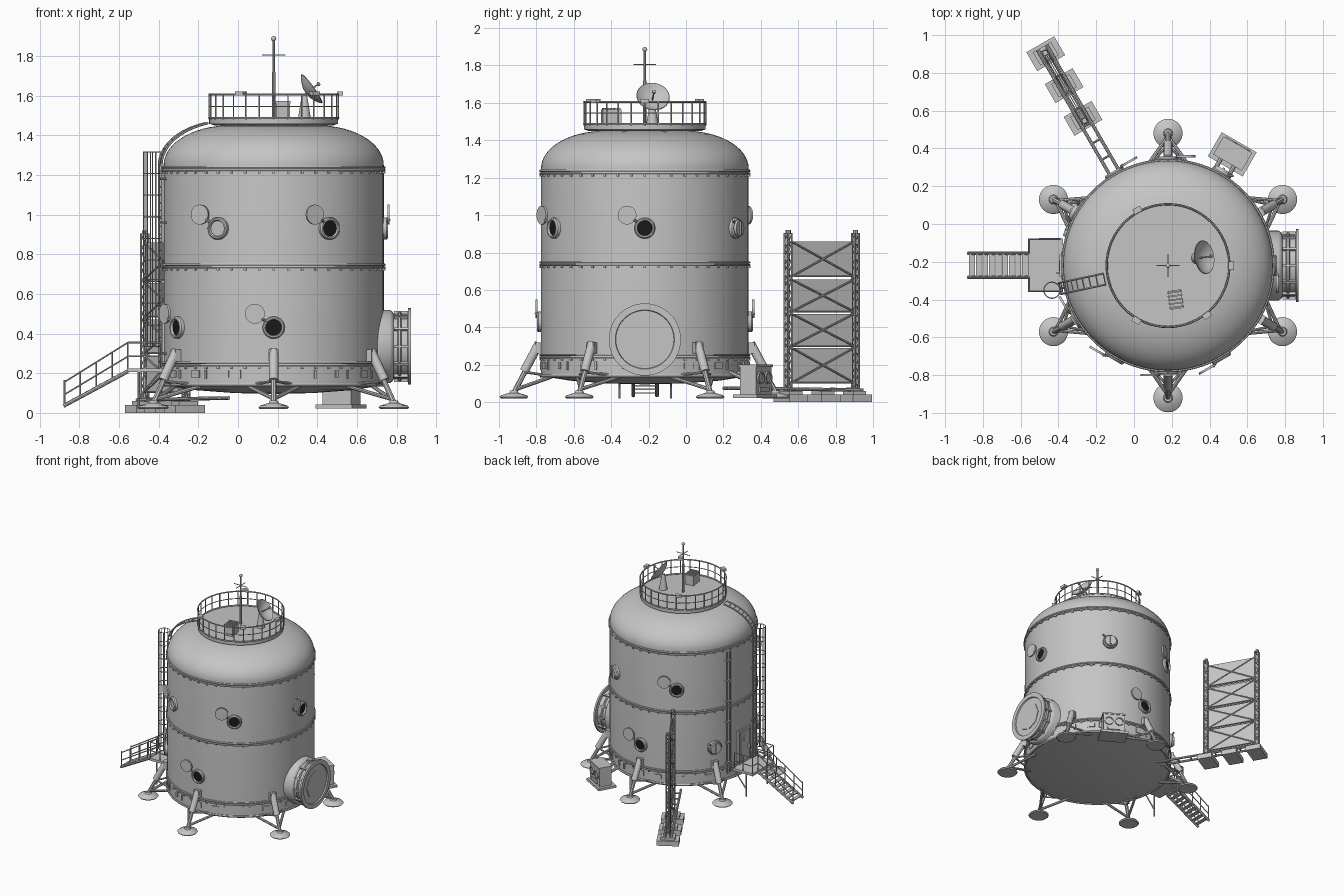
import bpy, bmesh, math
from mathutils import Matrix, Vector

cube = bpy.data.objects.get("Cube")
if cube:
    bpy.data.objects.remove(cube, do_unlink=True)

CX, CY, R = 0.18, -0.22, 0.555
rad = math.radians


def material(name, c):
    m = bpy.data.materials.new(name)
    m.use_nodes = True
    m.diffuse_color = (*c, 1)
    m.node_tree.nodes["Principled BSDF"].inputs["Base Color"].default_value = (*c, 1)
    return m


GREY = material("light grey metal", (0.56, 0.56, 0.56))
BLACK = material("black glass", (0.01, 0.01, 0.01))


def frame(deg, r, z):
    """Local x = sideways, y = up, z = outward from the tank axis."""
    c, s = math.cos(rad(deg)), math.sin(rad(deg))
    return Matrix(((-s, 0, c, CX + r * c), (c, 0, s, CY + r * s), (0, 1, 0, z), (0, 0, 0, 1)))


def pt(deg, r, z, side=0):
    return frame(deg, r, z) @ Vector((side, 0, 0))


def box(bm, size, m):
    bmesh.ops.create_cube(bm, size=1, matrix=m @ Matrix.Diagonal((*size, 1)))


def rod(bm, a, b, r, r2=None, n=8):
    a, b = Vector(a), Vector(b)
    d = b - a
    m = Matrix.Translation((a + b) / 2) @ d.to_track_quat('Z', 'Y').to_matrix().to_4x4()
    bmesh.ops.create_cone(bm, cap_ends=True, segments=n, radius1=r,
                          radius2=r if r2 is None else r2, depth=d.length, matrix=m)


def path(bm, pts, r, n=6):
    for a, b in zip(pts, pts[1:]):
        rod(bm, a, b, r, n=n)


def lathe(bm, prof, m, n=32, closed=False):
    rings = [[bm.verts.new(m @ Vector((r * math.cos(2 * math.pi * i / n),
              r * math.sin(2 * math.pi * i / n), z))) for i in range(n)] for r, z in prof]
    pairs = list(zip(rings, rings[1:])) + ([(rings[-1], rings[0])] if closed else [])
    for p, q in pairs:
        for i in range(n):
            j = (i + 1) % n
            bm.faces.new((p[i], p[j], q[j], q[i]))


def hoop(bm, r, t, m, n=48):
    lathe(bm, [(r + t * math.cos(k * math.pi / 3), t * math.sin(k * math.pi / 3))
               for k in range(6)], m, n, True)


def finish(name, bm, mat=GREY):
    bmesh.ops.remove_doubles(bm, verts=bm.verts, dist=1e-6)
    bmesh.ops.recalc_face_normals(bm, faces=bm.faces)
    me = bpy.data.meshes.new(name)
    bm.to_mesh(me)
    bm.free()
    ob = bpy.data.objects.new(name, me)
    bpy.context.collection.objects.link(ob)
    me.materials.append(mat)
    bpy.ops.object.select_all(action='DESELECT')
    ob.select_set(True)
    bpy.context.view_layer.objects.active = ob
    bpy.ops.object.shade_smooth_by_angle(angle=rad(35))
    return ob


AXIS = Matrix.Translation((CX, CY, 0))

# Tank with shallow bottom and domed shoulder
bm = bmesh.new()
dome = [(0.22 + 0.335 * math.cos(rad(t)), 1.25 + 0.2 * math.sin(rad(t))) for t in range(0, 91, 6)]
lathe(bm, [(0, 0.095), (0.2, 0.10), (0.4, 0.115), (R, 0.14)] + dome + [(0, 1.455)], AXIS, 96)
finish("tank_hull", bm)

# Band pairs with bolts
bm = bmesh.new()
for z in (0.245, 0.74, 1.23):
    for dz in (-0.007, 0.007):
        hoop(bm, R + 0.003, 0.007, AXIS @ Matrix.Translation((0, 0, z + dz)), 96)
    for k in range(48):
        box(bm, (0.012, 0.01, 0.012), frame(k * 7.5, R + 0.003, z - 0.018))
hoop(bm, R, 0.009, AXIS @ Matrix.Translation((0, 0, 0.14)), 96)
finish("hull_bands", bm)

# Skirt plates and vents
bm = bmesh.new()
for k in range(18):
    a = k * 20 + 5
    box(bm, (0.055 if k % 3 else 0.02, 0.035, 0.012), frame(a, R, 0.195))
    box(bm, (0.012, 0.045, 0.014), frame(a + 7, R, 0.195))
finish("skirt_vents", bm)

# Portholes: (angle, height, state)
frames, glass, lids = bmesh.new(), bmesh.new(), bmesh.new()
for a, z, state in ((0, .93, "open"), (60, .93, "shut"), (120, .93, "open"), (240, .93, "blank"),
                    (300, .93, "open"), (90, .43, "open"), (150, .43, "shut"),
                    (210, .43, "open"), (270, .43, "open")):
    m = frame(a, R, z)
    lathe(frames, [(.056, -.01), (.056, .014), (.05, .022), (.043, .022), (.039, .012), (.039, -.01)], m, 32)
    rod(frames, m @ Vector((-.035, .03, .015)), m @ Vector((-.06, .045, .028)), .007)
    if state == "shut":
        rod(lids, m @ Vector((0, 0, .01)), m @ Vector((0, 0, .034)), .047, .043, 32)
        box(lids, (.012, .07, .012), m @ Matrix.Translation((0, 0, .036)))
    else:
        rod(glass if state == "open" else frames, m @ Vector((0, 0, 0)), m @ Vector((0, 0, .01)), .04, n=32)
        rod(lids, m @ Vector((-.095, .07, .018)), m @ Vector((-.095, .07, .03)), .05, n=32)
finish("porthole_frames", frames)
finish("porthole_glass", glass, BLACK)
finish("porthole_lids", lids)

# Docking port
bm = bmesh.new()
m = frame(0, 0, 0.335)
lathe(bm, [(.185, .45), (.185, .585), (.175, .6), (.165, .605), (.165, .625), (.175, .63), (.175, .64),
           (.165, .645), (.165, .675), (.193, .678), (.193, .692), (.158, .692), (.155, .682), (0, .682)], m, 48)
for k in range(12):
    t = Matrix.Rotation(rad(30 * k), 4, 'Z')
    box(bm, (.02, .012, .075), m @ t @ Matrix.Translation((.17, 0, .645)))
rod(bm, m @ Vector((0, 0, .68)), m @ Vector((0, 0, .687)), .11, n=8)
finish("docking_port", bm)

# Landing legs
bm, pads = bmesh.new(), bmesh.new()
for a in range(30, 390, 60):
    rod(bm, pt(a, .70, .05), pt(a, .575, .29), .014)
    rod(bm, pt(a, .645, .165), pt(a, .565, .315), .024, n=12)
    box(bm, (.05, .06, .04), frame(a, .565, .29))
    for s in (-1, 1):
        rod(bm, pt(a, .685, .07), pt(a, .5, .135, .13 * s), .010)
        rod(bm, pt(a, .64, .16), pt(a, .53, .145, .10 * s), .007)
    lathe(pads, [(0, .02), (.07, .02), (.077, .028), (.07, .036), (.025, .05), (.02, .062), (0, .062)],
          Matrix.Translation(pt(a, .70, 0)), 32)
finish("landing_legs", bm)
finish("foot_pads", pads)

# Roof deck with railing
bm = bmesh.new()
lathe(bm, [(0, 1.45), (.3, 1.45), (.325, 1.458), (.325, 1.485), (0, 1.485)], AXIS, 64)
for k in range(8):
    rod(bm, pt(k * 45 + 22, .28, 1.40), pt(k * 45 + 22, .28, 1.455), .012)
finish("roof_deck", bm)
bm = bmesh.new()
for z, t in ((1.488, .006), (1.545, .003), (1.605, .005)):
    hoop(bm, .325, t, AXIS @ Matrix.Translation((0, 0, z)), 64)
for k in range(28):
    rod(bm, pt(k * 360 / 28, .325, 1.48), pt(k * 360 / 28, .325, 1.605), .004, n=6)
finish("roof_railing", bm)
bm = bmesh.new()
for a in (0, 119, 240, 308):
    box(bm, (.045, .02, .03), frame(a, .335, 1.61))
finish("rail_lamps", bm)

# Mast antenna
bm = bmesh.new()
rod(bm, pt(0, 0, 1.48), pt(0, 0, 1.72), .009)
rod(bm, pt(0, 0, 1.72), pt(0, 0, 1.89), .006)
bmesh.ops.create_uvsphere(bm, u_segments=12, v_segments=8, radius=.013, matrix=Matrix.Translation(pt(0, 0, 1.887)))
for a in (0, 90):
    rod(bm, pt(a, -.06, 1.805), pt(a, .06, 1.805), .003)
finish("mast", bm)

# Dish antenna
bm = bmesh.new()
d = Vector((.80, .12, .57))
m = Matrix.Translation((.345, -.18, 1.615)) @ d.to_track_quat('Z', 'Y').to_matrix().to_4x4()
lathe(bm, [(0, -.005), (.035, .001), (.065, .014), (.09, .033), (.087, .036), (.063, .019), (.033, .006), (0, .001)], m, 32)
rod(bm, m @ Vector((0, 0, 0)), m @ Vector((0, 0, .075)), .004)
rod(bm, m @ Vector((0, 0, .07)), m @ Vector((0, 0, .082)), .010)
rod(bm, (.335, -.18, 1.48), (.335, -.18, 1.61), .033, .012, 12)
finish("dish_antenna", bm)

# Roof equipment box
bm = bmesh.new()
m = Matrix.Translation((.22, -.4, 1.525)) @ Matrix.Rotation(rad(8), 4, 'Z')
box(bm, (.07, .10, .08), m)
for k in range(5):
    box(bm, (.078, .008, .012), m @ Matrix.Translation((0, -.04 + k * .02, .042)))
finish("roof_unit", bm)

# Caged ladder running over the shoulder
bm = bmesh.new()
A = 192
arc = [(.22 + .365 * math.cos(rad(t)), 1.25 + .225 * math.sin(rad(t))) for t in range(0, 71, 7)]
for s in (-.03, .03):
    path(bm, [pt(A, r, z, s) for r, z in [(.585, .23)] + arc], .006)
steps = [(.585, .26 + .04 * k) for k in range(25)] + arc
for r, z in steps:
    rod(bm, pt(A, r, z, -.03), pt(A, r, z, .03), .003, n=6)
for k in range(5):
    rod(bm, pt(A, .54, .3 + k * .22), pt(A, .585, .3 + k * .22), .006)
for k in range(10):
    hoop(bm, .043, .003, Matrix.Translation(pt(A, .628, .335 + k * .109)), 20)
for k in range(7):
    p = pt(A, .628, 0) + .043 * Vector((math.cos(rad(A - 105 + 35 * k)), math.sin(rad(A - 105 + 35 * k)), 0))
    rod(bm, p + Vector((0, 0, .335)), p + Vector((0, 0, 1.317)), .003, n=6)
finish("cage_ladder", bm)

# Pipe pair down the hull
bm = bmesh.new()
for s in (-.013, .013):
    rod(bm, pt(162, .57, .2, s), pt(162, .57, 1.2, s), .006)
for k in range(6):
    box(bm, (.045, .012, .03), frame(162, .563, .28 + .17 * k))
finish("hull_pipes", bm)

# Entrance door
bm = bmesh.new()
box(bm, (.15, .28, .05), frame(180, .54, .365))
box(bm, (.115, .24, .012), frame(180, .568, .365))
rod(bm, pt(180, .57, .43), pt(180, .577, .43), .028, n=20)
box(bm, (.012, .04, .02), frame(180, .58, .35) @ Matrix.Translation((.04, 0, 0)))
finish("entrance_door", bm)

# Landing platform, stairs and handrails
bm = bmesh.new()
box(bm, (.185, .285, .02), Matrix.Translation((-.468, -.218, .215)))
for y in (-.355, -.08):
    rod(bm, (-.50, y, .02), (-.50, y, .21), .006)
    rod(bm, (-.50, y, .08), (-.39, y, .21), .005)
for y in (-.155, -.282):
    rod(bm, (-.555, y, .21), (-.88, y, .035), .010)
for k in range(9):
    f = (k + .5) / 9
    box(bm, (.03, .125, .007), Matrix.Translation((-.56 - .315 * f, -.218, .21 - .17 * f)))
finish("stairs", bm)
bm = bmesh.new()
for y in (-.155, -.282):
    for h in (.14, .07):
        rod(bm, (-.555, y, .215 + h), (-.875, y, .03 + h * .9), .004)
    for k in range(5):
        x, z = -.555 - .08 * k, .215 - .046 * k
        rod(bm, (x, y, z), (x, y, z + .135), .004)
for y, y2 in ((-.355, -.282), (-.08, -.155)):
    for h in (.14, .07):
        path(bm, [(-.39, y, .215 + h), (-.555, y, .215 + h), (-.555, y2, .215 + h)], .004)
    for x in (-.39, -.47, -.555):
        rod(bm, (x, y, .215), (x, y, .355), .004)
finish("handrails", bm)

# Radiator tower: base blocks, rails, lattice posts, panels and bracing
T = 120
bm = bmesh.new()
for s in (.90, 1.10, 1.295):
    box(bm, (.17, .04, .115), frame(T, s, .02))
    box(bm, (.11, .02, .08), frame(T, s, .05))
for side in (-.027, .027):
    rod(bm, pt(T, .5, .13 if side > 9 else .075, side), pt(T, 1.33, .065, side), .009)
for k in range(8):
    rod(bm, pt(T, .56 + k * .1, .072, -.027), pt(T, .56 + k * .1, .072, .027), .006)
finish("tower_base", bm)
bm = bmesh.new()
for s in (.885, 1.30):
    corners = [(s - .014, -.014), (s + .014, -.014), (s + .014, .014), (s - .014, .014)]
    for i, (r, w) in enumerate(corners):
        rod(bm, pt(T, r, .06, w), pt(T, r, .905, w), .005, n=6)
        r2, w2 = corners[(i + 1) % 4]
        path(bm, [pt(T, *((r, z) if j % 2 else (r2, z)), w if j % 2 else w2)
                  for j, z in enumerate([.07 + .0415 * q for q in range(21)])], .0025, 4)
    rod(bm, pt(T, s, .9), pt(T, s, .92), .014)
finish("tower_posts", bm)
panels, braces = bmesh.new(), bmesh.new()
for lo, hi in ((.104, .29), (.30, .472), (.484, .655), (.672, .858)):
    box(panels, (.006, hi - lo, .375), frame(T, 1.0925, (lo + hi) / 2))
    for w in (-.012, .012):
        rod(braces, pt(T, .90, lo, w), pt(T, 1.285, hi, w), .005, n=6)
        rod(braces, pt(T, .90, hi, w), pt(T, 1.285, lo, w), .005, n=6)
        rod(braces, pt(T, .90, lo, w), pt(T, 1.285, lo, w), .004, n=6)
finish("radiator_panels", panels)
finish("tower_braces", braces)

# Ground equipment unit with fans
bm = bmesh.new()
box(bm, (.213, .02, .147), frame(60, .68, .032))
box(bm, (.165, .15, .10), frame(60, .685, .115))
box(bm, (.175, .012, .11), frame(60, .685, .195))
for s in (-.04, .04):
    m = frame(60, .735, .13) @ Matrix.Translation((s, 0, 0))
    lathe(bm, [(.034, -.005), (.034, .01), (.026, .01), (.026, .003), (0, .003)], m, 20)
    rod(bm, pt(60, .52, .17, s), pt(60, .65, .12, s), .012)
box(bm, (.10, .025, .01), frame(60, .737, .068))
finish("ground_unit", bm)
